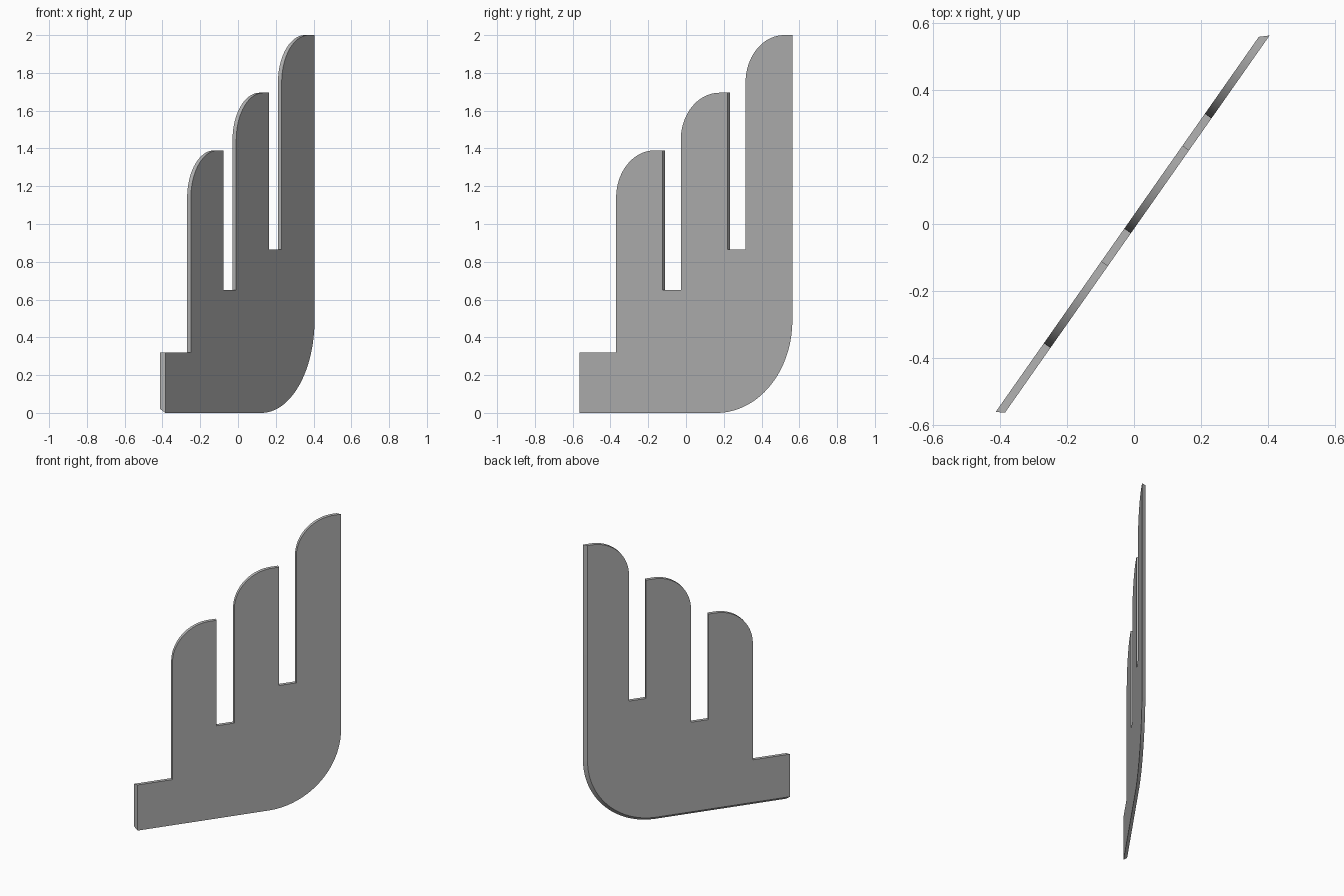
import bpy, bmesh, math
from mathutils import Vector

if "Cube" in bpy.data.objects:
    bpy.data.objects.remove(bpy.data.objects["Cube"], do_unlink=True)

# Plate frame: u runs along the plate, z up, thickness goes to the back
THICK = 0.024
START = Vector((-0.385, -0.563, 0))
ALONG = Vector((0.79, 1.126, 0)).normalized()
BACK = Vector((-ALONG.y, ALONG.x, 0))
LENGTH = 1.3755
BEVEL = 0.022


def arc(cu, cz, r, a0, a1, n=20):
    return [(cu + r * math.cos(math.radians(a0 + (a1 - a0) * i / n)),
             cz + r * math.sin(math.radians(a0 + (a1 - a0) * i / n))) for i in range(n + 1)]


def outline(inset, left):
    """Outline of the plate; the outer right and bottom edges move in by inset."""
    right, r, big = LENGTH - inset, 0.25, 0.49
    pts = [(left, inset)]
    pts += arc(LENGTH - big, big, big - inset, -90, 0, 32)
    # Three feathers from tallest to shortest: left edge, right edge, top, foot
    for u0, u1, top, foot in ((1.073, right, 2.0, 0.865),
                              (0.654, 0.957, 1.695, 0.65),
                              (0.236, 0.535, 1.39, 0.32)):
        pts.append((u1, top))
        pts += arc(u0 + r, top - r, r, 90, 180)
        pts.append((u0, foot))
        # floor of the slot reaches the next feather
        nxt = {0.865: 0.957, 0.65: 0.535, 0.32: left}[foot]
        pts.append((nxt, foot))
    return pts


bm = bmesh.new()
rings = []
for pts, depth in ((outline(0, 0), 0), (outline(BEVEL, -0.015), THICK)):
    rings.append([bm.verts.new(START + ALONG * u + BACK * depth + Vector((0, 0, z)))
                  for u, z in pts])
front, back = rings
bm.faces.new(front)
bm.faces.new(back[::-1])
count = len(front)
for i in range(count):
    j = (i + 1) % count
    bm.faces.new((front[j], front[i], back[i], back[j]))
bmesh.ops.recalc_face_normals(bm, faces=bm.faces)

mesh = bpy.data.meshes.new("feather_plate")
bm.to_mesh(mesh)
bm.free()
plate = bpy.data.objects.new("feather_plate", mesh)
bpy.context.collection.objects.link(plate)

# Plain grey
grey = bpy.data.materials.new("plain_grey")
grey.use_nodes = True
colour = (0.45, 0.45, 0.45, 1)
grey.diffuse_color = colour
grey.node_tree.nodes["Principled BSDF"].inputs["Base Color"].default_value = colour
mesh.materials.append(grey)

# Smooth the curved rims, keep corners sharp
bpy.context.view_layer.objects.active = plate
plate.select_set(True)
bpy.ops.object.shade_smooth_by_angle(angle=math.radians(30))
